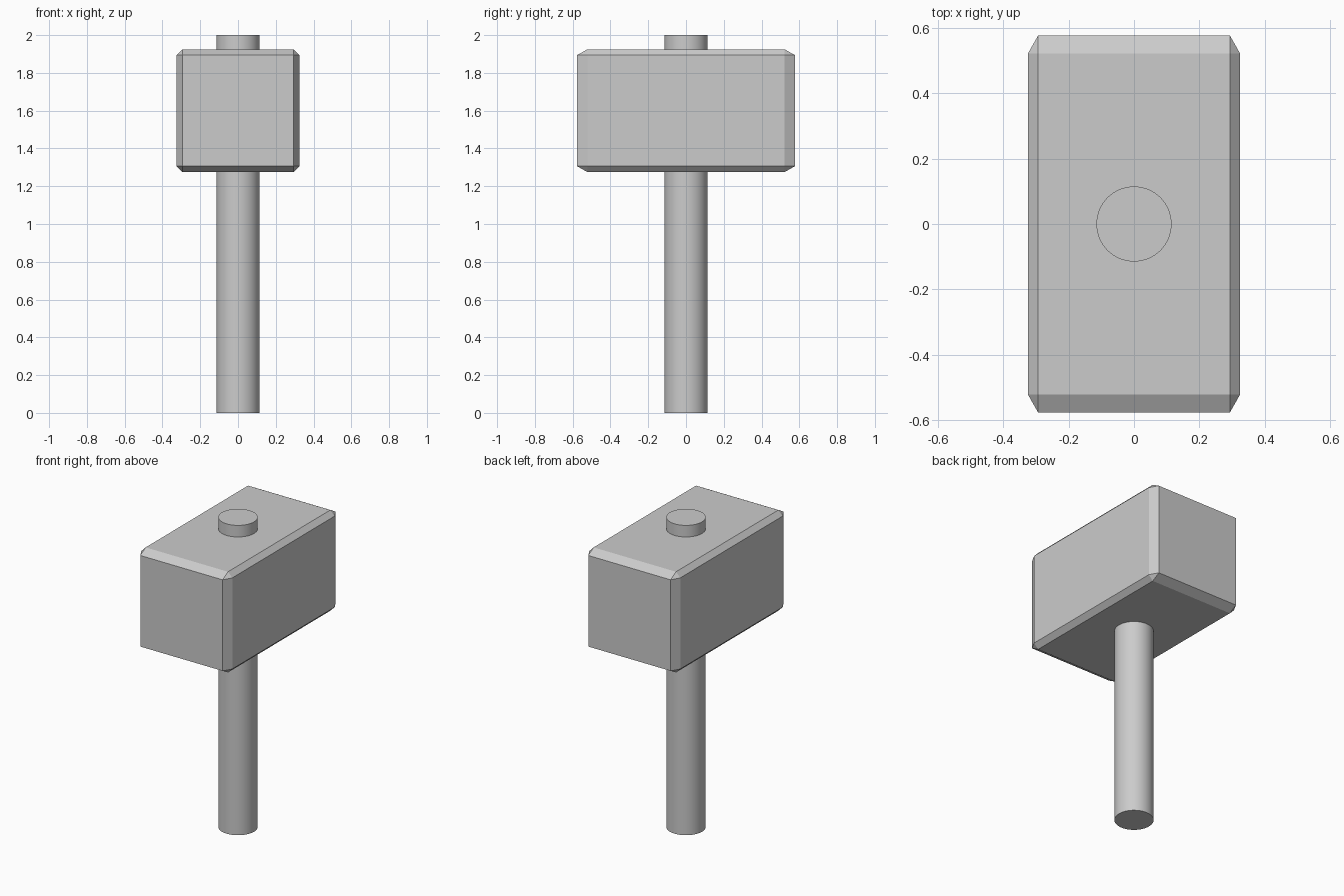
import bpy, bmesh
from mathutils import Matrix

if "Cube" in bpy.data.objects:
    bpy.data.objects.remove(bpy.data.objects["Cube"])


def make_object(name, bm):
    mesh = bpy.data.meshes.new(name)
    bm.to_mesh(mesh)
    bm.free()
    obj = bpy.data.objects.new(name, mesh)
    bpy.context.collection.objects.link(obj)
    return obj


# Mallet head: bevelled cube stretched along y, so its end chamfers are longer
bm = bmesh.new()
bmesh.ops.create_cube(bm, size=0.65)
bmesh.ops.bevel(bm, geom=bm.edges[:], offset=0.031, offset_type='OFFSET',
                segments=1, profile=0.5, affect='EDGES')
bmesh.ops.transform(bm, verts=bm.verts[:],
                    matrix=Matrix.Translation((0, 0, 1.6)) @ Matrix.Diagonal((1, 1.775, 1, 1)))
make_object("hammer_head", bm)

# Round handle running through the head
bm = bmesh.new()
bmesh.ops.create_cone(bm, cap_ends=True, segments=64, radius1=0.115, radius2=0.115,
                      depth=2.0, matrix=Matrix.Translation((0, 0, 1)))
handle = make_object("handle", bm)
bpy.context.view_layer.objects.active = handle
handle.select_set(True)
bpy.ops.object.shade_smooth_by_angle()
